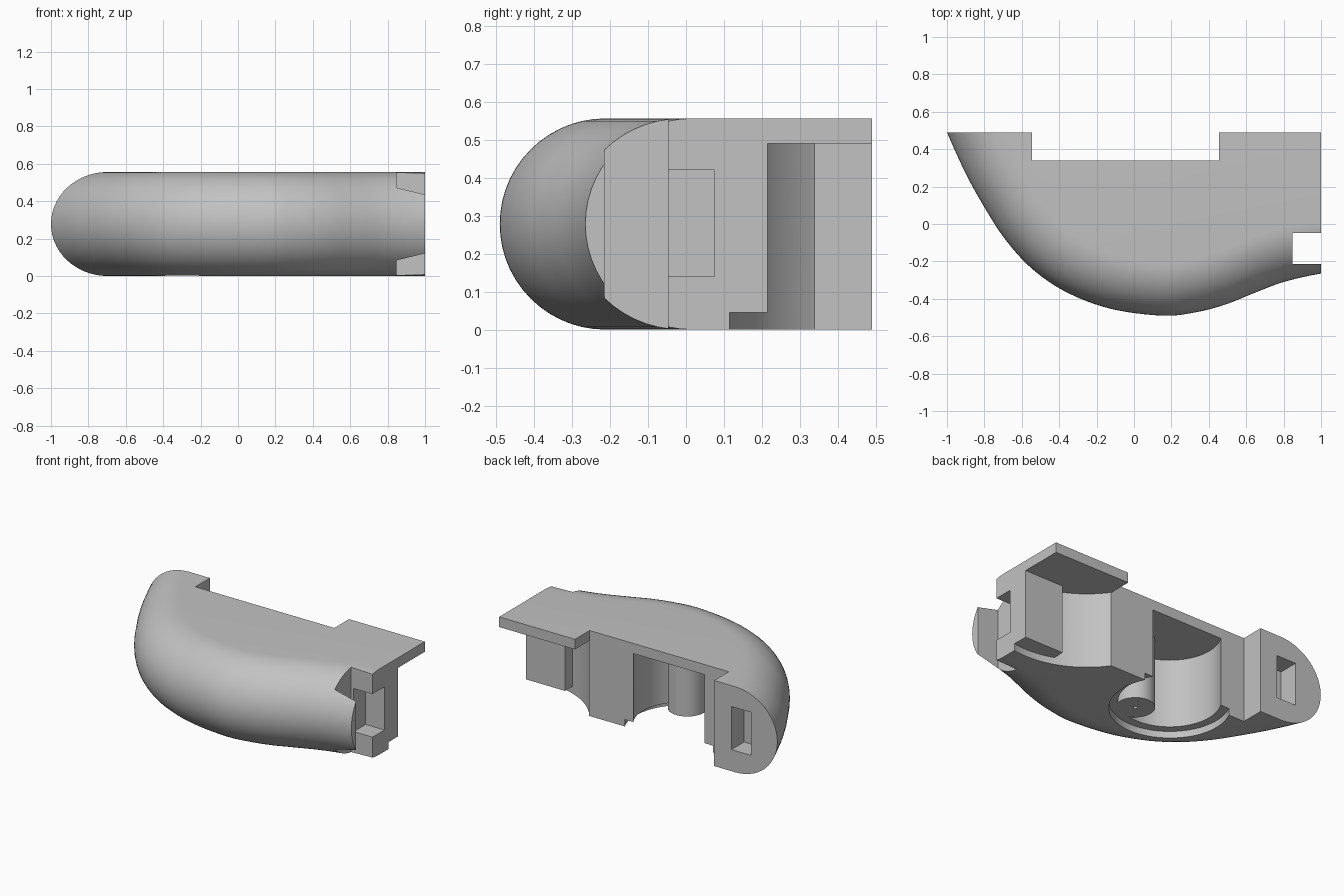
import bpy, bmesh, math
from mathutils import Vector

cube = bpy.data.objects.get("Cube")
if cube:
    bpy.data.objects.remove(cube, do_unlink=True)

H = 0.556        # slab height
R = H / 2        # radius of the rounded front
BACK = 0.34      # back face between the two ends
CEIL = 0.49      # ceiling of the cavities
STEP = 0.045     # depth of the shallow recesses below
END = (0.907, 0.656, 0.549)      # end cavity: centre x, y and radius
MID = (-0.115, 0.185, 0.299)     # middle cavity: centre x, y and radius

grey = bpy.data.materials.new("plain grey")
grey.use_nodes = True
grey.diffuse_color = (0.54, 0.54, 0.54, 1)
grey.node_tree.nodes["Principled BSDF"].inputs["Base Color"].default_value = (0.54, 0.54, 0.54, 1)


def finish(name, bm):
    bmesh.ops.recalc_face_normals(bm, faces=bm.faces)
    mesh = bpy.data.meshes.new(name)
    bm.to_mesh(mesh)
    bm.free()
    mesh.materials.append(grey)
    obj = bpy.data.objects.new(name, mesh)
    bpy.context.collection.objects.link(obj)
    return obj


def prism(name, pts, z0, z1):
    bm = bmesh.new()
    face = bm.faces.new([bm.verts.new((x, y, z0)) for x, y in pts])
    top = bmesh.ops.extrude_face_region(bm, geom=[face])["geom"]
    bmesh.ops.translate(bm, verts=[v for v in top if isinstance(v, bmesh.types.BMVert)],
                        vec=(0, 0, z1 - z0))
    return finish(name, bm)


def box(name, x0, x1, y0, y1, z0=-0.1, z1=0.7):
    return prism(name, [(x0, y0), (x1, y0), (x1, y1), (x0, y1)], z0, z1)


def arc(cx, cy, r, a0, a1, n):
    angles = [math.radians(a0 + (a1 - a0) * i / n) for i in range(n + 1)]
    return [(cx + r * math.cos(a), cy + r * math.sin(a)) for a in angles]


def disc(name, cx, cy, r, z0, z1, n=72):
    return prism(name, arc(cx, cy, r, 0, 360, n)[:-1], z0, z1)


def boolean(target, cutter, op="DIFFERENCE"):
    mod = target.modifiers.new(cutter.name, "BOOLEAN")
    mod.operation, mod.object, mod.solver = op, cutter, "EXACT"
    bpy.context.view_layer.objects.active = target
    bpy.ops.object.modifier_apply(modifier=mod.name)
    bpy.data.objects.remove(cutter, do_unlink=True)


def spline(pts, steps):
    # Catmull-Rom curve through the inner points
    out = []
    for a, b, c, d in zip(pts, pts[1:], pts[2:], pts[3:]):
        for i in range(steps):
            t = i / steps
            out.append(0.5 * (2 * b + (c - a) * t + (2 * a - 5 * b + 4 * c - d) * t * t
                              + (3 * b - a - 3 * c + d) * t ** 3))
    return out + [pts[-2]]


def wall_x(circle, side, y):
    # x of a cavity wall at a given depth
    cx, cy, r = circle
    return cx + side * math.sqrt(r * r - (min(y, BACK) - cy) ** 2)


# Body: half-round edge swept along the curved front, closed by flat faces
front = [Vector(p) for p in [
    (-1.17, 0.9), (-1.08, 0.68), (-1, 0.49), (-0.9, 0.27), (-0.8, 0.09), (-0.69, -0.08),
    (-0.55, -0.235), (-0.37, -0.36), (-0.13, -0.452), (0.15, -0.49), (0.33, -0.472),
    (0.49, -0.43), (0.64, -0.37), (0.8, -0.31), (1, -0.265), (1.2, -0.245), (1.4, -0.24)]]
path = spline(front, 6)
bm = bmesh.new()
sections = []
for i, p in enumerate(path):
    t = (path[min(i + 1, len(path) - 1)] - path[max(i - 1, 0)]).normalized()
    inward = Vector((-t.y, t.x))
    ring = []
    for d, z in arc(R, R, R, 90, 270, 28):
        q = p + inward * d
        ring.append(bm.verts.new((q.x, q.y, z)))
    sections.append(ring)
for a, b in zip(sections, sections[1:]):
    for j in range(len(a) - 1):
        bm.faces.new((a[j], a[j + 1], b[j + 1], b[j]))
first, last = sections[0], sections[-1]
corner_top = bm.verts.new((1.2, 0.8, H))
corner_low = bm.verts.new((1.2, 0.8, 0))
bm.faces.new(first)
bm.faces.new(last)
bm.faces.new([s[0] for s in sections] + [corner_top])
bm.faces.new([s[-1] for s in sections] + [corner_low])
bm.faces.new((last[0], last[-1], corner_low, corner_top))
bm.faces.new((corner_top, corner_low, first[-1], first[0]))
body = finish("curved_housing", bm)
boolean(body, box("trim", -1, 1, -0.7, 0.49), "INTERSECT")

# Back recess and the space below the overhanging plate
boolean(body, box("back_recess", -0.545, 0.455, BACK, 0.7))
boolean(body, box("plate_space", 0.44, 1.1, BACK, 0.7, -0.1, CEIL))
boolean(body, box("end_space", 0.7, 1.1, 0.215, 0.5, -0.1, CEIL))

# End cavity: wide arc, running on under the block only as a shallow recess
for name, stop, x, top in (("end_cavity", 250, 0.72, CEIL), ("end_recess", 290, 1.1, STEP)):
    boolean(body, prism(name, arc(*END, 214.8, stop, 32) + [(x, 0.4), (0.455, 0.4)], -0.1, top))

# Middle cavity with a stepped rim and a drilled round boss
cavity = disc("middle_cavity", *MID, -0.1, CEIL)
boolean(cavity, disc("boss", -0.01, 0, 0.115, STEP, 0.6))
boolean(body, cavity)
boolean(body, disc("middle_rim", MID[0], MID[1], 0.353, -0.1, STEP))
boolean(body, disc("boss_hole", -0.01, 0, 0.012, -0.1, 0.1, 16))

# Bore through the divider, flaring smoothly into both cavity walls
bore, flare, count = 0.1, 0.06, 64
profile = [(bore + flare, -0.01)] + [
    (bore + flare * (1 - math.cos(t)), flare * (1 - math.sin(t)))
    for t in [math.radians(90 - 9 * i) for i in range(11)]]
rings = []
for circle, side, steps in ((MID, 1, profile), (END, -1, profile[::-1])):
    for r, inset in steps:
        rings.append([bm_pt for bm_pt in (
            (wall_x(circle, side, y) + side * -inset if side < 0 else
             wall_x(circle, side, y) + inset, y, z)
            for y, z in arc(BACK, R, r, 0, 360, count)[:-1])])
bm = bmesh.new()
rings = [[bm.verts.new(p) for p in ring] for ring in rings]
for a, b in zip(rings, rings[1:]):
    for j in range(count):
        k = (j + 1) % count
        bm.faces.new((a[j], a[k], b[k], b[j]))
# End caps fan out from points inside the open cavities
for ring, x in ((rings[0], 0.05), (rings[-1], 0.7)):
    tip = bm.verts.new((x, BACK, R))
    for j in range(count):
        bm.faces.new((ring[j], ring[(j + 1) % count], tip))
for v in bm.verts:
    v.co.x = min(max(v.co.x, 0.05), 0.7)
boolean(body, finish("flared_bore", bm))

# Joint notch with its pocket, and the matching pocket in the other end
boolean(body, box("joint_notch", 0.847, 1.1, -0.215, -0.047))
boolean(body, box("joint_pocket", 0.865, 1.1, -0.06, 0.075, 0.14, 0.42))
boolean(body, box("tip_pocket", -0.81, -0.67, 0.36, 0.6, 0.14, 0.42))

bpy.ops.object.select_all(action="DESELECT")
body.select_set(True)
bpy.context.view_layer.objects.active = body
bpy.ops.object.shade_smooth_by_angle(angle=math.radians(25))
